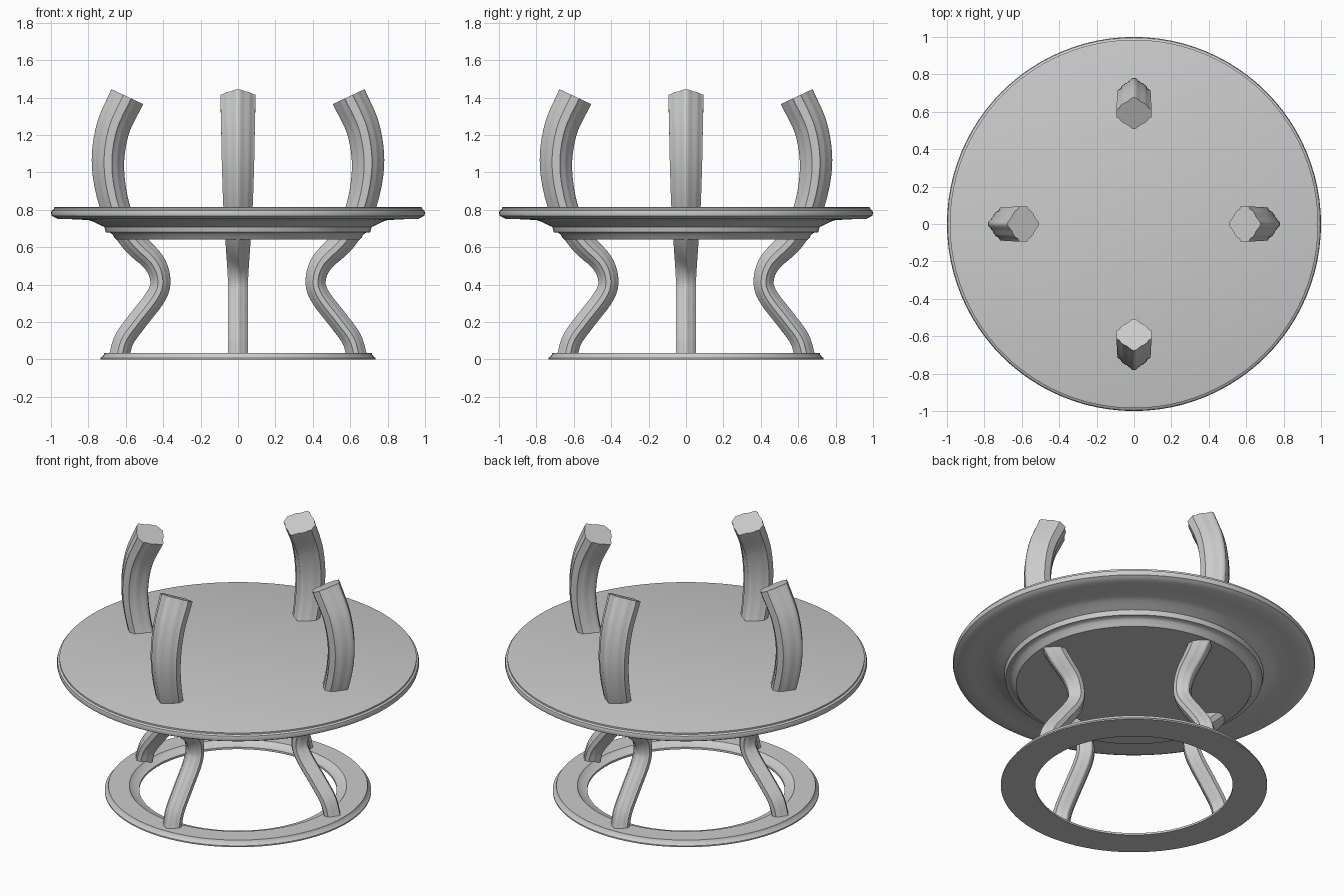
import bpy, bmesh, math
from mathutils import Vector, Matrix

cube = bpy.data.objects.get("Cube")
if cube:
    bpy.data.objects.remove(cube, do_unlink=True)

grey = bpy.data.materials.new("plain grey")
grey.use_nodes = True
grey.diffuse_color = (0.6, 0.6, 0.6, 1)
grey.node_tree.nodes["Principled BSDF"].inputs["Base Color"].default_value = (0.6, 0.6, 0.6, 1)


def finish(name, bm, angle):
    bmesh.ops.remove_doubles(bm, verts=bm.verts, dist=1e-5)
    bmesh.ops.recalc_face_normals(bm, faces=bm.faces)
    mesh = bpy.data.meshes.new(name)
    bm.to_mesh(mesh)
    bm.free()
    mesh.materials.append(grey)
    obj = bpy.data.objects.new(name, mesh)
    bpy.context.collection.objects.link(obj)
    bpy.ops.object.select_all(action='DESELECT')
    obj.select_set(True)
    bpy.context.view_layer.objects.active = obj
    bpy.ops.object.shade_smooth_by_angle(angle=math.radians(angle))
    return obj


def lathe(name, profile, closed=False, steps=96):
    bm = bmesh.new()
    verts = [bm.verts.new((r, 0, z)) for r, z in profile]
    pairs = list(zip(verts, verts[1:]))
    if closed:
        pairs.append((verts[-1], verts[0]))
    edges = [bm.edges.new(p) for p in pairs]
    bmesh.ops.spin(bm, geom=verts + edges, cent=(0, 0, 0), axis=(0, 0, 1),
                   angle=math.tau, steps=steps, use_merge=False)
    return finish(name, bm, 40)


def spline(points, per=6):
    """Smooth curve through the points."""
    pts = [Vector(p) for p in points]
    pts = [2 * pts[0] - pts[1]] + pts + [2 * pts[-1] - pts[-2]]
    out = []
    for a, b, c, d in zip(pts, pts[1:], pts[2:], pts[3:]):
        for i in range(per):
            t = i / per
            out.append(0.5 * (2 * b + (c - a) * t + (2 * a - 5 * b + 4 * c - d) * t ** 2
                              + (3 * b - a - 3 * c + d) * t ** 3))
    return out + [pts[-2]]


# Round top with a rolled rim and a stepped moulding underneath
lathe("table_top", [
    (0, 0.815), (0.975, 0.815), (0.985, 0.812), (0.985, 0.803), (0.996, 0.797),
    (1.0, 0.783), (0.996, 0.768), (0.982, 0.76), (0.965, 0.752), (0.9, 0.75), (0.8, 0.745),
    (0.77, 0.735), (0.74, 0.72), (0.715, 0.708), (0.71, 0.69), (0.708, 0.68),
    (0.685, 0.678), (0.672, 0.67), (0.66, 0.65), (0.65, 0.64), (0, 0.64)])

# Floor ring
lathe("base_ring", [
    (0.735, 0), (0.735, 0.008), (0.718, 0.022), (0.715, 0.034), (0.6, 0.034),
    (0.59, 0.022), (0.545, 0.012), (0.545, 0)], closed=True)

# Leg centre line: radius, height, half thickness
path = spline([
    (0.635, 0.02, 0.054), (0.607, 0.11, 0.054), (0.535, 0.21, 0.054), (0.44, 0.335, 0.054),
    (0.415, 0.42, 0.054), (0.45, 0.52, 0.059), (0.565, 0.64, 0.067), (0.655, 0.81, 0.078),
    (0.695, 1.03, 0.086), (0.67, 1.23, 0.09), (0.592, 1.405, 0.094)])

# Moulded section, one quarter mirrored to all four
quarter = [(1, 0), (0.95, 0.13), (0.82, 0.28), (0.7, 0.42), (0.62, 0.6),
           (0.5, 0.74), (0.34, 0.84), (0.24, 1)]
half = quarter + [(-u, v) for u, v in reversed(quarter)]
section = half + [(u, -v) for u, v in reversed(half[1:-1])]


def leg(name, angle):
    bm = bmesh.new()
    rings = []
    for i, p in enumerate(path):
        q = path[min(i + 1, len(path) - 1)] - path[max(i - 1, 0)]
        side = Vector((q.y, -q.x)).normalized()
        rings.append([bm.verts.new((p.x + side.x * u * p.z, v * p.z, p.y + side.y * u * p.z))
                      for u, v in section])
    n = len(section)
    for a, b in zip(rings, rings[1:]):
        for j in range(n):
            k = (j + 1) % n
            bm.faces.new((a[j], a[k], b[k], b[j]))
    bm.faces.new(rings[0])
    bm.faces.new(rings[-1])
    bm.transform(Matrix.Rotation(angle, 4, 'Z'))
    return finish(name, bm, 45)


for i, side in enumerate(("left", "back", "right", "front")):
    leg(side + "_leg", i * math.pi / 2)
